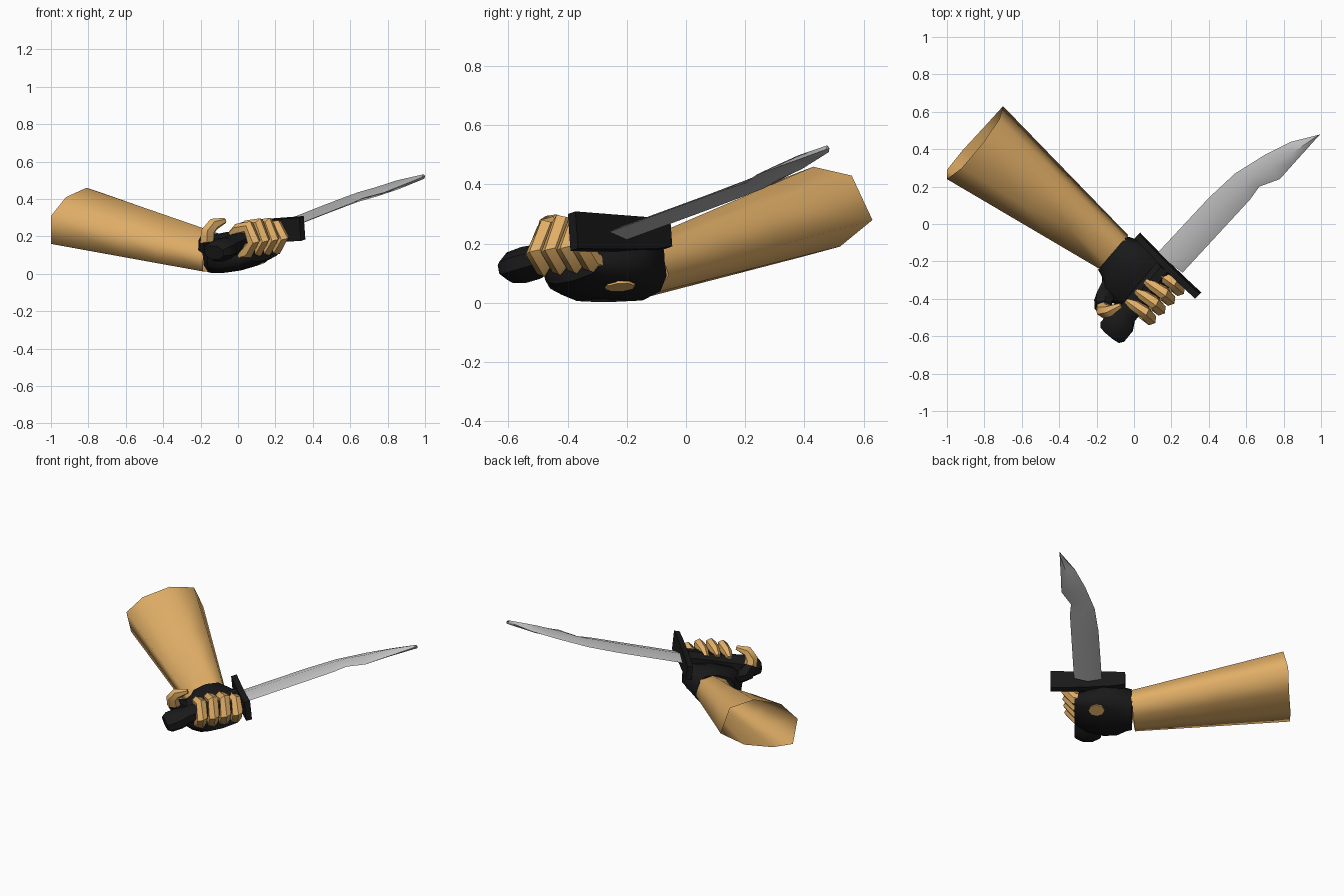
import bpy, bmesh, math
from mathutils import Vector as V

if "Cube" in bpy.data.objects:
    bpy.data.objects.remove(bpy.data.objects["Cube"])


def material(name, rgb):
    m = bpy.data.materials.new(name)
    m.diffuse_color = (*rgb, 1)
    m.use_nodes = True
    m.node_tree.nodes["Principled BSDF"].inputs["Base Color"].default_value = m.diffuse_color
    return m


TAN = material("tan skin", (0.75, 0.425, 0.135))
BLACK = material("black leather", (0.010, 0.010, 0.010))
STEEL = material("grey steel", (0.53, 0.53, 0.53))


def loft(name, rings, mat, cap0=True, cap1=True, angle=40):
    """Skin a list of equal-length point rings."""
    bm = bmesh.new()
    vs = [[bm.verts.new(p) for p in r] for r in rings]
    n = len(rings[0])
    for a, b in zip(vs, vs[1:]):
        for i in range(n):
            j = (i + 1) % n
            bm.faces.new((a[i], a[j], b[j], b[i]))
    if cap0:
        bm.faces.new(vs[0][::-1])
    if cap1:
        bm.faces.new(vs[-1])
    bmesh.ops.remove_doubles(bm, verts=bm.verts, dist=0.0005)
    bmesh.ops.recalc_face_normals(bm, faces=bm.faces)
    me = bpy.data.meshes.new(name)
    bm.to_mesh(me)
    bm.free()
    me.materials.append(mat)
    ob = bpy.data.objects.new(name, me)
    bpy.context.collection.objects.link(ob)
    bpy.ops.object.select_all(action='DESELECT')
    ob.select_set(True)
    bpy.context.view_layer.objects.active = ob
    bpy.ops.object.shade_smooth_by_angle(angle=math.radians(angle))
    return ob


def ellipse(c, u, v, n=8, square=1.0):
    """Ring around c; square below 1 makes it boxier."""
    f = lambda t: math.copysign(abs(t) ** square, t)
    return [V(c) + V(u) * f(math.cos(a)) + V(v) * f(math.sin(a))
            for a in (2 * math.pi * (i + 0.5) / n for i in range(n))]


def tube(name, path, radii, side, mat, n=6, angle=40):
    """Tube along a path; side is the fixed width direction."""
    path, side, rings = [V(p) for p in path], V(side).normalized(), []
    for i, p in enumerate(path):
        t = path[min(i + 1, len(path) - 1)] - path[max(i - 1, 0)]
        h = t.cross(side).normalized()
        rings.append(ellipse(p, side * radii[i], h * radii[i], n))
    return loft(name, rings, mat, angle=angle)


# Forearm: open tube flaring to the elbow, with a muscle crease
end = [V(p) for p in ((-1, .24, .31), (-.92, .30, .41), (-.81, .43, .46), (-.72, .56, .43),
                      (-.70, .63, .28), (-.80, .52, .19), (-.92, .39, .155), (-1, .29, .16))]
mid = sum(end, V()) / 8
wrist_c = V((-.115, -.155, .105))
wrist = [wrist_c + V(((p - mid).x * .52, (p - mid).y * .46, (p - mid).z * .66)) for p in end]
rings = [[w.lerp(e, t) for w, e in zip(wrist, end)] for t in (0, .3, .55, 1)]
rings[1][1] += V((.03, .035, -.03))
rings[2][1] += V((.005, .01, -.01))
loft("forearm", rings, TAN, False, False, 85)

# Gloved palm: sections from the wrist, passing under the handle to the knuckles
across = V((.64, .75, .2)).normalized()
palm = [((-.115, -.155, .112), .118, .103), ((-.085, -.18, .112), .135, .105),
        ((-.055, -.23, .118), .18, .105), ((.005, -.28, .115), .19, .097),
        ((.08, -.345, .11), .165, .07), ((.145, -.39, .12), .125, .045)]
glove = loft("glove", [ellipse(c, across * w, (-.01, -.01, h), 10, .72) for c, w, h in palm],
             BLACK, angle=60)

# Cut-out on the back of the glove showing skin
ok, spot, nrm, _ = glove.closest_point_on_mesh(V((.12, -.22, .03)))
u = nrm.cross(V((0, 0, 1))).normalized()
v = nrm.cross(u)
loft("glove_opening", [ellipse(spot + nrm * d, u * .052, v * .042) for d in (-.003, .006)], TAN)

# Handle and pommel
start, stop = V((-.06, -.51, .14)), V((.175, -.225, .235))
ax = (stop - start).normalized()
su = V((.77, -.64, 0)).normalized()
sv = su.cross(ax)
handle = [(-.11, .07, .04), (-.085, .088, .058), (-.02, .088, .06),
          (.03, .06, .055), (.20, .06, .058), (.37, .06, .055)]
loft("handle", [ellipse(start + ax * t, su * a, sv * b) for t, a, b in handle], BLACK)

# Cross guard: thin plate square to the blade
gu, gt = V((.72, -.69, .03)).normalized(), V((.67, .70, .25)).normalized()
gv = V((-.07, -.07, .99))
rings = []
for s, h, off in ((-.232, .044, .008), (-.16, .053, .004), (0, .058, 0), (.16, .062, 0), (.225, .063, .002)):
    c = V((.18, -.228, .235)) + gu * s + gt * off
    rings.append([c + gv * h * a + gt * .018 * b for a, b in ((1, 1), (1, -1), (-1, -1), (-1, 1))])
loft("guard", rings, BLACK, angle=25)

# Blade: curved outline with a raised middle ridge on both faces
outline = [((.13, -.15), (.26, -.26)), ((.40, .14), (.50, .0)), ((.54, .27), (.62, .13)),
           ((.62, .32), (.67, .20)), ((.70, .37), (.78, .24)), ((.84, .44), (.86, .33)),
           ((.99, .475), (1.0, .485))]
rings = []
for i, (l, r) in enumerate(outline):
    L, R = [V((x, y, .235 + .195 * (x - .13) + .186 * (y + .15))) for x, y in (l, r)]
    rise = V((-.2, -.19, .96)) * (.025 if i < 6 else .012)
    m = (L + R) / 2
    rings.append([L, m + rise, R, m - rise])
loft("blade", rings, STEEL, angle=60)

# Four curled fingers around the handle
tops = (.255, .27, .268, .25)
for i, top in enumerate(tops):
    o = V((-.051, -.052, -.006)) * i
    path = [V(p) + o for p in ((.15, -.27, .125), (.205, -.32, .14), (.238, -.35, .19))]
    path += [V((.21 + o.x, -.315 + o.y, top)), V((.15 + o.x, -.275 + o.y, top - .012)),
             V((.115 + o.x, -.255 + o.y, top - .035))]
    tube(f"finger_{i + 1}", path, (.038, .038, .037, .036, .031, .016), ax, TAN, angle=50)

# Thumb with a gloved base
tube("thumb_base", [(-.11, -.30, .12), (-.155, -.39, .13), (-.17, -.445, .185)],
     (.065, .06, .042), (.6, .5, .3), BLACK)
tube("thumb", [(-.165, -.445, .17), (-.162, -.465, .225), (-.13, -.465, .265), (-.07, -.435, .285)],
     (.042, .04, .034, .015), (.45, -.9, 0), TAN, angle=50)
